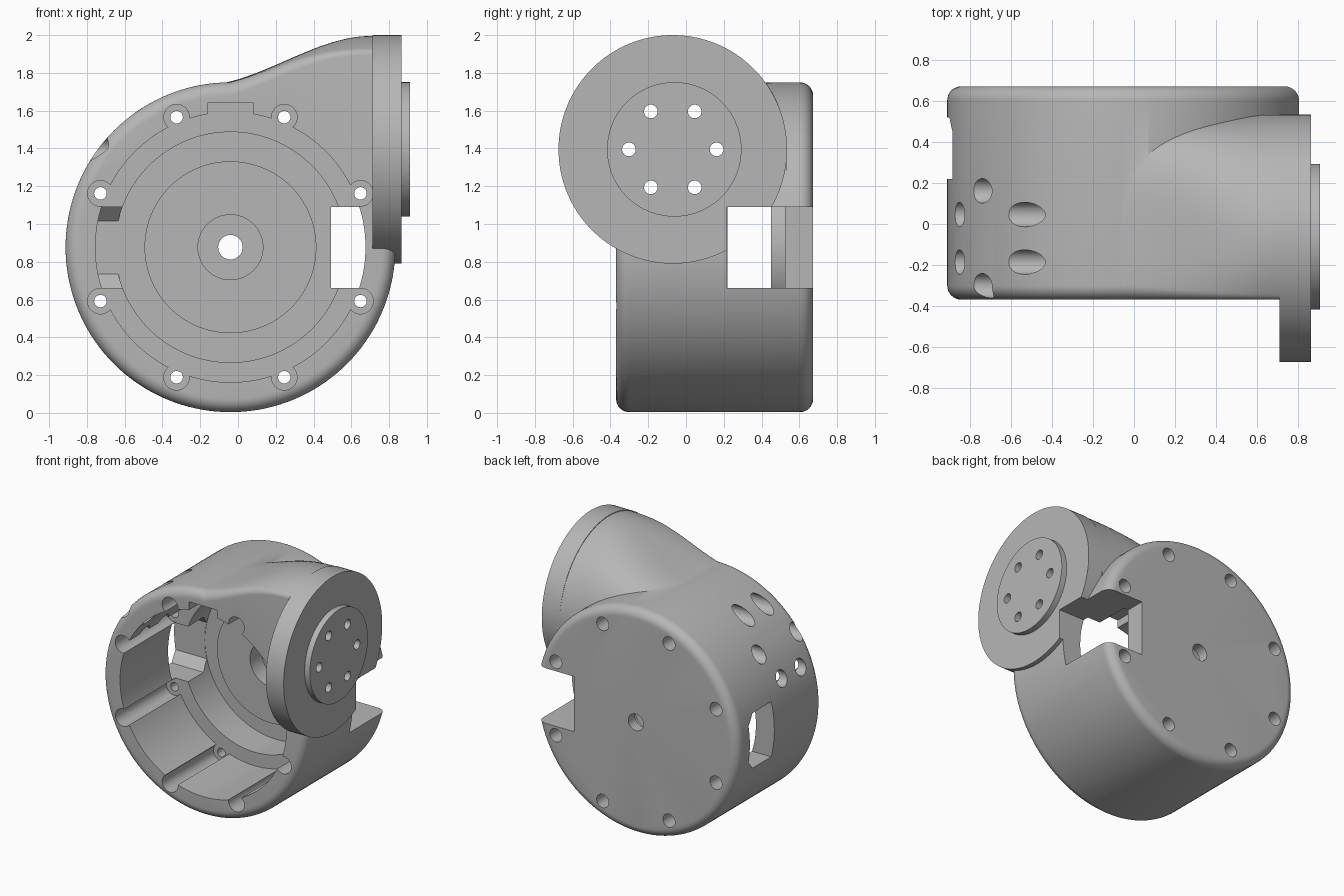
import bpy, bmesh, math
from mathutils import Matrix, Vector

if "Cube" in bpy.data.objects:
    bpy.data.objects.remove(bpy.data.objects["Cube"], do_unlink=True)

CX, CZ = -0.04, 0.877        # drum axis
FY, FZ = -0.07, 1.395        # flange axis
FRONT, BACK = -0.37, 0.673
R_FLANGE = 0.605

grey = bpy.data.materials.new("plain_grey")
grey.use_nodes = True
grey.diffuse_color = (0.47, 0.47, 0.47, 1)
grey.node_tree.nodes["Principled BSDF"].inputs["Base Color"].default_value = (0.47, 0.47, 0.47, 1)


def finish(name, bm):
    bmesh.ops.recalc_face_normals(bm, faces=bm.faces[:])
    me = bpy.data.meshes.new(name)
    bm.to_mesh(me)
    bm.free()
    me.materials.append(grey)
    ob = bpy.data.objects.new(name, me)
    bpy.context.collection.objects.link(ob)
    return ob


def rod(name, axis, start, end, u, z, r, seg=32, bevel=0):
    """Cylinder along x or y; u is the other horizontal coordinate."""
    bm = bmesh.new()
    mid = (start + end) / 2
    if axis == "Y":
        m = Matrix.Translation((u, mid, z)) @ Matrix.Rotation(math.pi / 2, 4, "X")
    else:
        m = Matrix.Translation((mid, u, z)) @ Matrix.Rotation(math.pi / 2, 4, "Y")
    bmesh.ops.create_cone(bm, cap_ends=True, segments=seg, radius1=r, radius2=r,
                          depth=end - start, matrix=m)
    if bevel:
        rims = [e for e in bm.edges if any(len(f.verts) > 4 for f in e.link_faces)]
        bmesh.ops.bevel(bm, geom=rims, offset=bevel, segments=8, profile=0.5,
                        affect="EDGES", clamp_overlap=True)
    return finish(name, bm)


def prism(name, outline, x0, x1):
    """Outline in (y, z), extruded along x."""
    bm = bmesh.new()
    face = bm.faces.new([bm.verts.new((x0, y, z)) for y, z in outline])
    res = bmesh.ops.extrude_face_region(bm, geom=[face], use_keep_orig=True)
    for v in res["geom"]:
        if isinstance(v, bmesh.types.BMVert):
            v.co.x = x1
    return finish(name, bm)


def box(name, x0, x1, y0, y1, z0, z1):
    return prism(name, [(y0, z0), (y1, z0), (y1, z1), (y0, z1)], x0, x1)


def shoulder():
    """Swept neck that rises from the drum to the flange."""
    bm = bmesh.new()
    bmesh.ops.create_grid(bm, x_segments=40, y_segments=48, size=1)
    y_back = FY + R_FLANGE - 0.002
    for v in bm.verts:
        x = 0.27 + 0.47 * v.co.x
        y = (FRONT + y_back) / 2 + (y_back - FRONT) / 2 * math.sin(v.co.y * math.pi / 2)
        t = min(max((x + 0.2) / 0.9, 0), 1)
        s = t * t * (3 - 2 * t)
        top = 1.733 + 0.262 * s
        n = 4 - 2 * s
        u = min(abs(y - FY) / R_FLANGE, 1)
        z = top - R_FLANGE + R_FLANGE * (1 - u ** n) ** (1 / n)
        f = 0.07 * (1 - 0.7 * s)
        d = min(max(FRONT + f - y, 0), f)
        v.co = Vector((x, y, z - f + math.sqrt(f * f - d * d)))
    res = bmesh.ops.extrude_face_region(bm, geom=bm.faces[:], use_keep_orig=True)
    for v in res["geom"]:
        if isinstance(v, bmesh.types.BMVert):
            v.co.z = 1.0
    return finish("shoulder", bm)


def combine(base, other, op):
    mod = base.modifiers.new(other.name, "BOOLEAN")
    mod.operation, mod.solver, mod.object = op, "EXACT", other
    bpy.context.view_layer.objects.active = base
    bpy.ops.object.modifier_apply(modifier=mod.name)
    bpy.data.objects.remove(other, do_unlink=True)


def add(other):
    combine(housing, other, "UNION")


def cut(other):
    combine(housing, other, "DIFFERENCE")


# Outer drum, neck, flange disc and raised boss
housing = rod("housing", "Y", FRONT, BACK, CX, CZ, 0.873, 144, bevel=0.07)
add(shoulder())
add(rod("flange", "X", 0.712, 0.865, FY, FZ, R_FLANGE, 128))
add(rod("boss", "X", 0.8, 0.91, -0.062, FZ, 0.356, 96))

# Stepped cavity, open at the front, with a raised centre pad and bearing seat
cut(rod("cavity", "Y", -0.5, 0.26, CX, CZ, 0.715, 128))
cut(rod("well", "Y", 0.0, 0.523, CX, CZ, 0.61, 128))
add(rod("centre_pad", "Y", 0.45, 0.6, CX, CZ, 0.455, 96))
cut(rod("bearing_seat", "Y", 0.3, 0.59, CX, CZ, 0.172, 64))
cut(rod("shaft_bore", "Y", 0.3, 0.8, CX, CZ, 0.065))
cut(box("top_notch", CX - 0.12, CX + 0.12, -0.5, 0.26, 1.5, 1.643))

# Ring of screw channels with counterbores from the back
for k in range(8):
    a = math.radians(22.5 + 45 * k)
    x, z = CX + 0.745 * math.cos(a), CZ + 0.745 * math.sin(a)
    cut(rod("screw_channel", "Y", -0.5, 0.26, x, z, 0.068))
    cut(rod("screw_hole", "Y", 0.1, 0.8, x, z, 0.033))
    cut(rod("counterbore", "Y", 0.55, 0.8, x, z, 0.052))

# Cable slot on one side, chamfered window on the other
cut(box("cable_slot", 0.492, 1.0, 0.215, 0.8, 0.662, 1.09))
cut(prism("side_window", [(0.22, 0.662), (0.45, 0.662), (0.52, 0.735),
                          (0.52, 1.017), (0.45, 1.09), (0.22, 1.09)], -1.0, -0.56))

# Flange holes running right through, with wider tool access holes opposite
for k in range(6):
    a = math.radians(60 * k)
    y, z = FY + 0.232 * math.cos(a), FZ + 0.232 * math.sin(a)
    cut(rod("flange_hole", "X", -1.0, 1.0, y, z, 0.036))
    cut(rod("tool_hole", "X", -1.1, -0.3, y, z, 0.06))

bpy.ops.object.select_all(action="DESELECT")
housing.select_set(True)
bpy.context.view_layer.objects.active = housing
bpy.ops.object.shade_smooth_by_angle(angle=math.radians(30))
